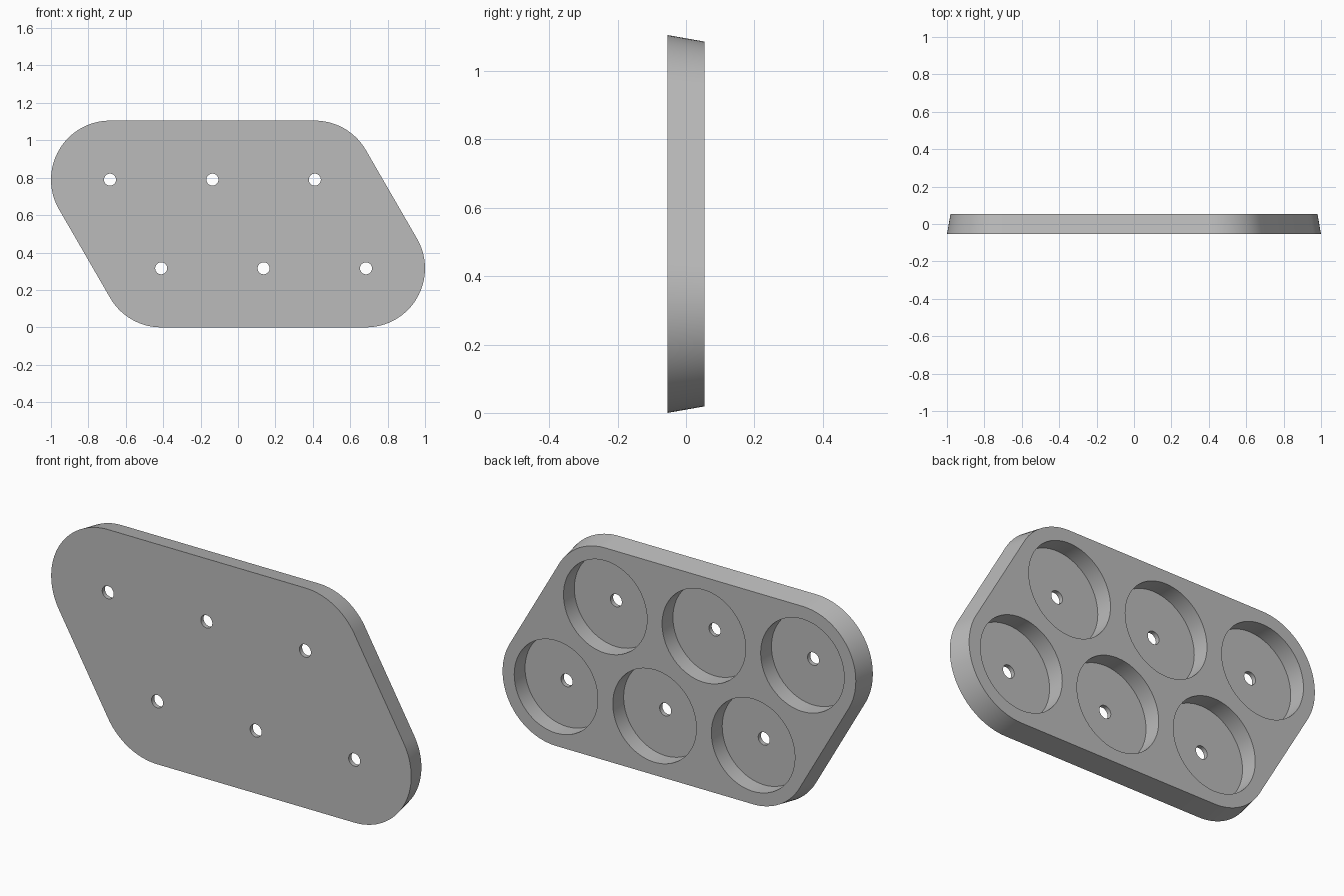
import bpy, bmesh, math

if "Cube" in bpy.data.objects:
    bpy.data.objects.remove(bpy.data.objects["Cube"])

HALF = 0.054                 # half thickness
STEP = 0.5475                # spacing of the wells
ROW = STEP * math.sin(math.pi / 3)
R_FRONT, R_BACK = 0.3155, 0.2965
MID = R_FRONT + ROW / 2

# Well centres: two staggered rows of three
top_row = [(STEP * (i - 1.25), MID + ROW / 2) for i in range(3)]
bottom_row = [(STEP * (i - 0.75), MID - ROW / 2) for i in range(3)]


def add_loft(bm, rings):
    """Closed solid through rings of equal point count."""
    loops = [[bm.verts.new(p) for p in ring] for ring in rings]
    n = len(loops[0])
    for a, b in zip(loops, loops[1:]):
        for i in range(n):
            j = (i + 1) % n
            bm.faces.new((a[i], a[j], b[j], b[i]))
    bm.faces.new(loops[0][::-1])
    bm.faces.new(loops[-1])


def finish(bm, name):
    bmesh.ops.recalc_face_normals(bm, faces=bm.faces)
    mesh = bpy.data.meshes.new(name)
    bm.to_mesh(mesh)
    bm.free()
    obj = bpy.data.objects.new(name, mesh)
    bpy.context.collection.objects.link(obj)
    return obj


def arc(centre, r, y, start, end, steps):
    return [(centre[0] + r * math.cos(math.radians(start + (end - start) * i / steps)), y,
             centre[1] + r * math.sin(math.radians(start + (end - start) * i / steps)))
            for i in range(steps + 1)]


def outline(r, y):
    """Parallelogram outline with rounded corners."""
    return (arc(top_row[2], r, y, 30, 90, 16) + arc(top_row[0], r, y, 90, 210, 32)
            + arc(bottom_row[0], r, y, 210, 270, 16) + arc(bottom_row[2], r, y, 270, 390, 32))


# Tray body with drafted sides
bm = bmesh.new()
add_loft(bm, [outline(R_FRONT, -HALF), outline(R_BACK, HALF)])
tray = finish(bm, "tray")

# Stepped cutters: round well from the back, small through hole to the front
FLOOR = HALF - 0.086
bm = bmesh.new()
for c in top_row + bottom_row:
    add_loft(bm, [arc(c, r, y, 0, 354.375, 63) for r, y in
                  ((0.032, -0.1), (0.032, FLOOR), (0.232, FLOOR), (0.232, 0.1))])
cutter = finish(bm, "well_cutter")
cutter.hide_render = True

# Cut the wells and holes
mod = tray.modifiers.new("wells", 'BOOLEAN')
mod.operation = 'DIFFERENCE'
mod.solver = 'EXACT'
mod.object = cutter
bpy.context.view_layer.objects.active = tray
tray.select_set(True)
bpy.ops.object.modifier_apply(modifier=mod.name)
bpy.data.objects.remove(cutter)

# Plain grey finish
grey = bpy.data.materials.new("grey")
grey.diffuse_color = (0.5, 0.5, 0.5, 1)
grey.use_nodes = True
grey.node_tree.nodes["Principled BSDF"].inputs["Base Color"].default_value = grey.diffuse_color
tray.data.materials.clear()
tray.data.materials.append(grey)
bpy.ops.object.shade_smooth_by_angle(angle=math.radians(30))
